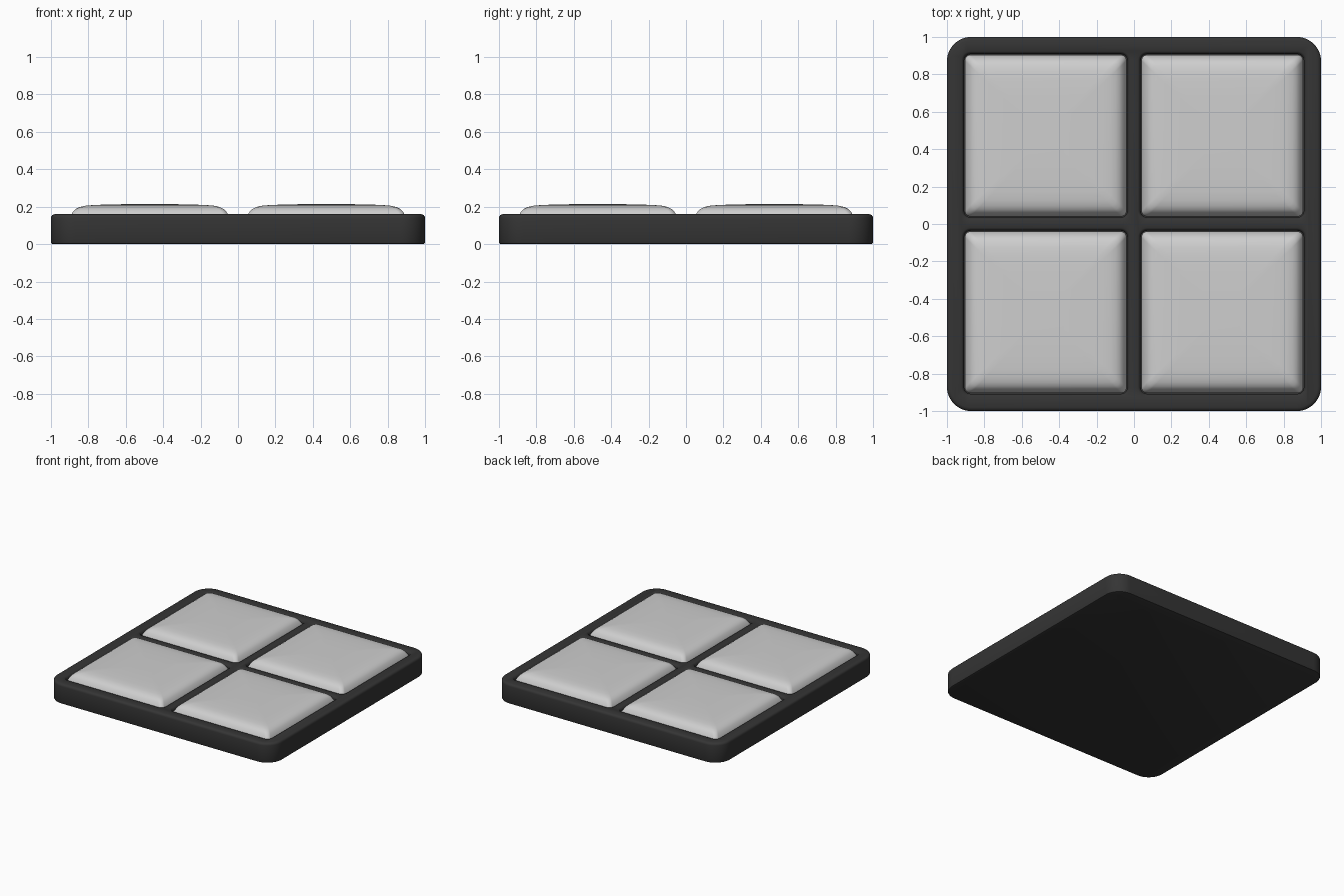
import bpy, bmesh, math

cube = bpy.data.objects.get("Cube")
if cube:
    bpy.data.objects.remove(cube, do_unlink=True)


def material(name, rgb):
    mat = bpy.data.materials.new(name)
    mat.use_nodes = True
    mat.diffuse_color = (*rgb, 1)
    mat.node_tree.nodes["Principled BSDF"].inputs["Base Color"].default_value = (*rgb, 1)
    return mat


def ring(half, radius, steps):
    """Outline of a square with rounded corners."""
    core = half - radius
    for q in range(4):
        cx = core if q in (0, 3) else -core
        cy = core if q in (0, 1) else -core
        for i in range(steps + 1):
            a = math.pi / 2 * (q + i / steps)
            yield cx + radius * math.cos(a), cy + radius * math.sin(a)


def loft(name, profile, mat, centre=(0, 0), steps=8):
    """Stack rounded squares given as (half width, corner radius, height)."""
    bm = bmesh.new()
    rings = [[bm.verts.new((x, y, z)) for x, y in ring(h, r, steps)]
             for h, r, z in profile]
    n = len(rings[0])
    for low, high in zip(rings, rings[1:]):
        for i in range(n):
            j = (i + 1) % n
            bm.faces.new((low[i], low[j], high[j], high[i]))
    bm.faces.new(rings[0][::-1])
    bm.faces.new(rings[-1])
    mesh = bpy.data.meshes.new(name)
    bm.to_mesh(mesh)
    bm.free()
    obj = bpy.data.objects.new(name, mesh)
    obj.location = (*centre, 0)
    mesh.materials.append(mat)
    bpy.context.collection.objects.link(obj)
    return obj


def smooth(obj, angle):
    bpy.ops.object.select_all(action="DESELECT")
    obj.select_set(True)
    bpy.context.view_layer.objects.active = obj
    bpy.ops.object.shade_smooth_by_angle(angle=math.radians(angle))


black = material("black plastic", (0.035, 0.035, 0.035))
white = material("pale grey rubber", (0.62, 0.62, 0.62))

# Tray body with softened top and bottom rims
tray = loft("tray", [
    (0.99, 0.12, 0), (0.997, 0.127, 0.003), (1, 0.13, 0.01),
    (1, 0.13, 0.14), (0.998, 0.128, 0.149), (0.992, 0.122, 0.156),
    (0.98, 0.11, 0.16)], black, steps=12)

PITCH = 0.472
corners = [("front_right", -1, -1), ("front_left", 1, -1),
           ("back_right", -1, 1), ("back_left", 1, 1)]
for label, sx, sy in corners:
    centre = (sx * PITCH, sy * PITCH)

    # Pocket cutter, flared at the mouth
    cutter = loft("pocket_cutter_" + label, [
        (0.436, 0.035, 0.08), (0.436, 0.035, 0.14), (0.439, 0.038, 0.15),
        (0.445, 0.044, 0.157), (0.452, 0.051, 0.1605), (0.452, 0.051, 0.3)],
        black, centre)
    cutter.hide_render = True
    cutter.hide_set(True)
    cut = tray.modifiers.new("pocket_" + label, "BOOLEAN")
    cut.operation = "DIFFERENCE"
    cut.solver = "EXACT"
    cut.object = cutter

    # Pillowed pad with a gently domed top
    pad = loft("pad_" + label, [
        (0.432, 0.03, 0.075), (0.432, 0.03, 0.125), (0.428, 0.03, 0.143),
        (0.418, 0.03, 0.16), (0.409, 0.03, 0.175), (0.395, 0.03, 0.188),
        (0.375, 0.03, 0.198), (0.345, 0.028, 0.205), (0.3, 0.025, 0.209),
        (0.22, 0.02, 0.212), (0.1, 0.01, 0.214)], white, centre)
    smooth(pad, 50)

# Bake the pockets, then remove the cutters
bpy.ops.object.select_all(action="DESELECT")
tray.select_set(True)
bpy.context.view_layer.objects.active = tray
for mod in list(tray.modifiers):
    bpy.ops.object.modifier_apply(modifier=mod.name)
for obj in list(bpy.data.objects):
    if obj.name.startswith("pocket_cutter"):
        bpy.data.objects.remove(obj, do_unlink=True)
smooth(tray, 40)
